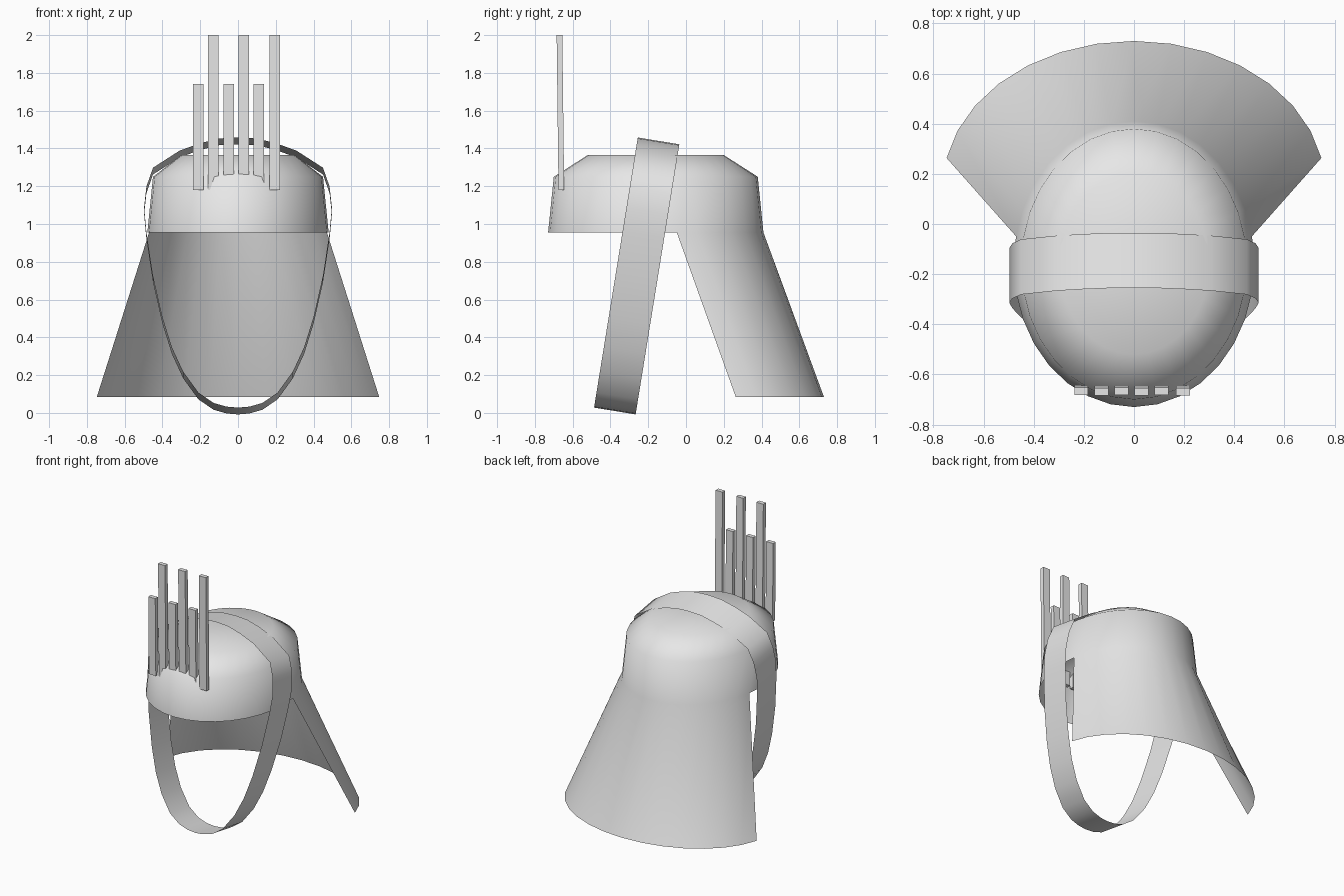
import bpy, bmesh, math
from mathutils import Matrix

cube = bpy.data.objects.get("Cube")
if cube:
    bpy.data.objects.remove(cube)

grey = bpy.data.materials.new("plain grey")
grey.use_nodes = True
grey.diffuse_color = (0.8, 0.8, 0.8, 1)
grey.node_tree.nodes["Principled BSDF"].inputs["Base Color"].default_value = (0.8, 0.8, 0.8, 1)

SEGMENTS = 32


def finish(name, bm, smooth=True):
    mesh = bpy.data.meshes.new(name)
    bm.to_mesh(mesh)
    bm.free()
    mesh.materials.append(grey)
    for face in mesh.polygons:
        face.use_smooth = smooth
    obj = bpy.data.objects.new(name, mesh)
    bpy.context.collection.objects.link(obj)
    return obj


def arc(bm, first, last, rx, ry, cy, z):
    """Vertices along an ellipse, counted in steps of the full circle."""
    angles = [math.tau * i / SEGMENTS for i in range(first, last)]
    return [bm.verts.new((rx * math.cos(a), cy + ry * math.sin(a), z)) for a in angles]


def bridge(bm, low, high, closed=False):
    n = len(low)
    for i in range(n if closed else n - 1):
        j = (i + 1) % n
        bm.faces.new((low[i], low[j], high[j], high[i]))


# Cap with an open underside, and the neck flap flaring from its rear rim
bm = bmesh.new()
profile = [(0.48, 0.57, 0.955), (0.45, 0.54, 1.25), (0.30, 0.36, 1.365)]
rings = [arc(bm, 0, SEGMENTS, rx, ry, -0.16, z) for rx, ry, z in profile]
for low, high in zip(rings, rings[1:]):
    bridge(bm, low, high, closed=True)
bm.faces.new(rings[-1])
hem = arc(bm, 1, SEGMENTS // 2, 0.762, 0.58, 0.15, 0.085)
bridge(bm, hem, rings[0][1:SEGMENTS // 2])
finish("cap_and_neck_flap", bm)

# Chin strap: a tilted loop of ribbon, half outline mirrored
half = [(0.10, 1.445), (0.20, 1.42), (0.31, 1.38), (0.45, 1.29), (0.485, 1.19),
        (0.497, 1.08), (0.485, 0.95), (0.45, 0.72), (0.40, 0.50), (0.35, 0.34),
        (0.29, 0.21), (0.21, 0.10), (0.13, 0.045), (0.06, 0.025)]
outline = [(0, 1.45)] + half + [(0, 0.02)] + [(-x, z) for x, z in reversed(half)]
bm = bmesh.new()
edges = []
for y, dz in ((-0.11, 0.018), (0.11, -0.018)):
    edges.append([bm.verts.new((x, y - 0.38 + 0.162 * z, z - 0.01 + dz)) for x, z in outline])
bridge(bm, edges[0], edges[1], closed=True)
bmesh.ops.recalc_face_normals(bm, faces=bm.faces)
finish("chin_strap", bm)

# Upright slats on the brow, alternating short and tall
for i, x in enumerate((-0.21, -0.13, -0.05, 0.03, 0.11, 0.195)):
    bottom, top = 1.18, (2.0 if i % 2 else 1.74)
    bm = bmesh.new()
    bmesh.ops.create_cube(bm, size=1, matrix=Matrix.Translation((x, -0.665, (bottom + top) / 2))
                          @ Matrix.Diagonal((0.055, 0.03, top - bottom, 1)))
    for v in bm.verts:
        v.co.y -= 0.012 * (v.co.z - 1.6)
    finish(f"brow_slat_{i + 1}", bm, smooth=False)
